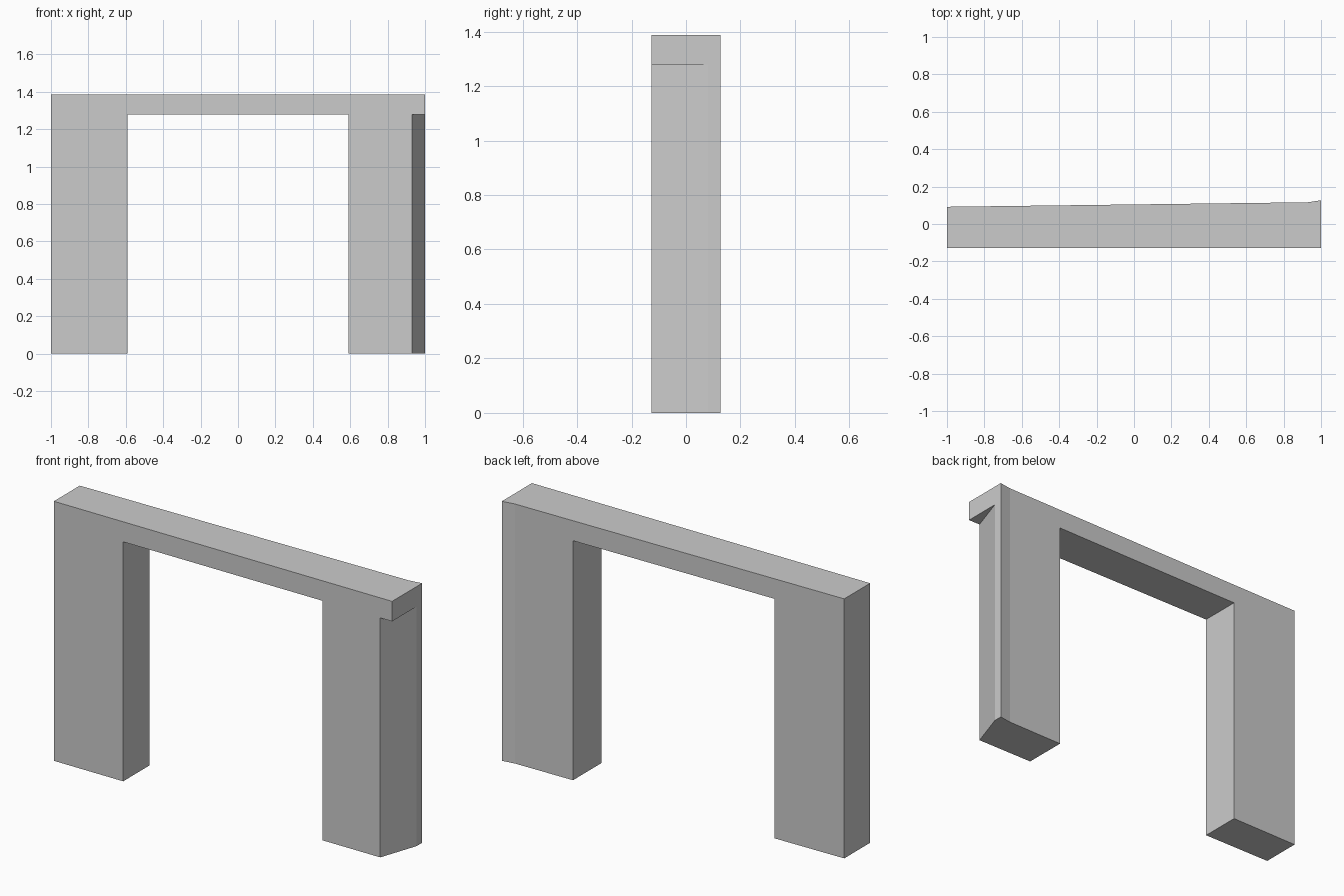
import bpy, bmesh
from mathutils import Vector

if "Cube" in bpy.data.objects:
    bpy.data.objects.remove(bpy.data.objects["Cube"])

TOP, UNDER = 1.387, 1.28      # lintel top and underside
F = -0.127                    # front plane


def back(x):
    """Slightly slanted rear wall line."""
    return 0.092 + (x + 1) * 0.0125


# Plan of the frame, split into left leg, span, right leg and overhang
pts = {
    "a": (-1, F), "b": (-0.59, F), "c": (0.59, F), "d": (0.93, F), "e": (1, F),
    "f": (1, 0.08), "g": (1, 0.127), "h": (0.93, back(0.93)),
    "i": (0.59, back(0.59)), "j": (-0.59, back(-0.59)), "k": (-1, back(-1)),
}
bm = bmesh.new()
v = {n: bm.verts.new((x, y, TOP)) for n, (x, y) in pts.items()}
sheet = [bm.faces.new([v[n] for n in names]) for names in ("abjk", "bcij", "cdfghi", "def")]


def extrude_down(faces, depth, keep):
    out = bmesh.ops.extrude_face_region(bm, geom=faces, use_keep_orig=keep)["geom"]
    verts = [g for g in out if isinstance(g, bmesh.types.BMVert)]
    bmesh.ops.translate(bm, verts=verts, vec=Vector((0, 0, -depth)))
    return [g for g in out if isinstance(g, bmesh.types.BMFace)]


# Lintel
extrude_down(sheet, TOP - UNDER, True)

# Legs, leaving the span and the corner overhang in place
bm.faces.ensure_lookup_table()
legs = []
for f in bm.faces:
    if all(abs(p.co.z - UNDER) < 1e-4 for p in f.verts):
        x = f.calc_center_median().x
        if x < -0.6 or len(f.verts) == 6:
            legs.append(f)
extrude_down(legs, UNDER, False)

bmesh.ops.recalc_face_normals(bm, faces=bm.faces)
mesh = bpy.data.meshes.new("door_frame")
bm.to_mesh(mesh)
bm.free()
frame = bpy.data.objects.new("door_frame", mesh)
bpy.context.collection.objects.link(frame)
